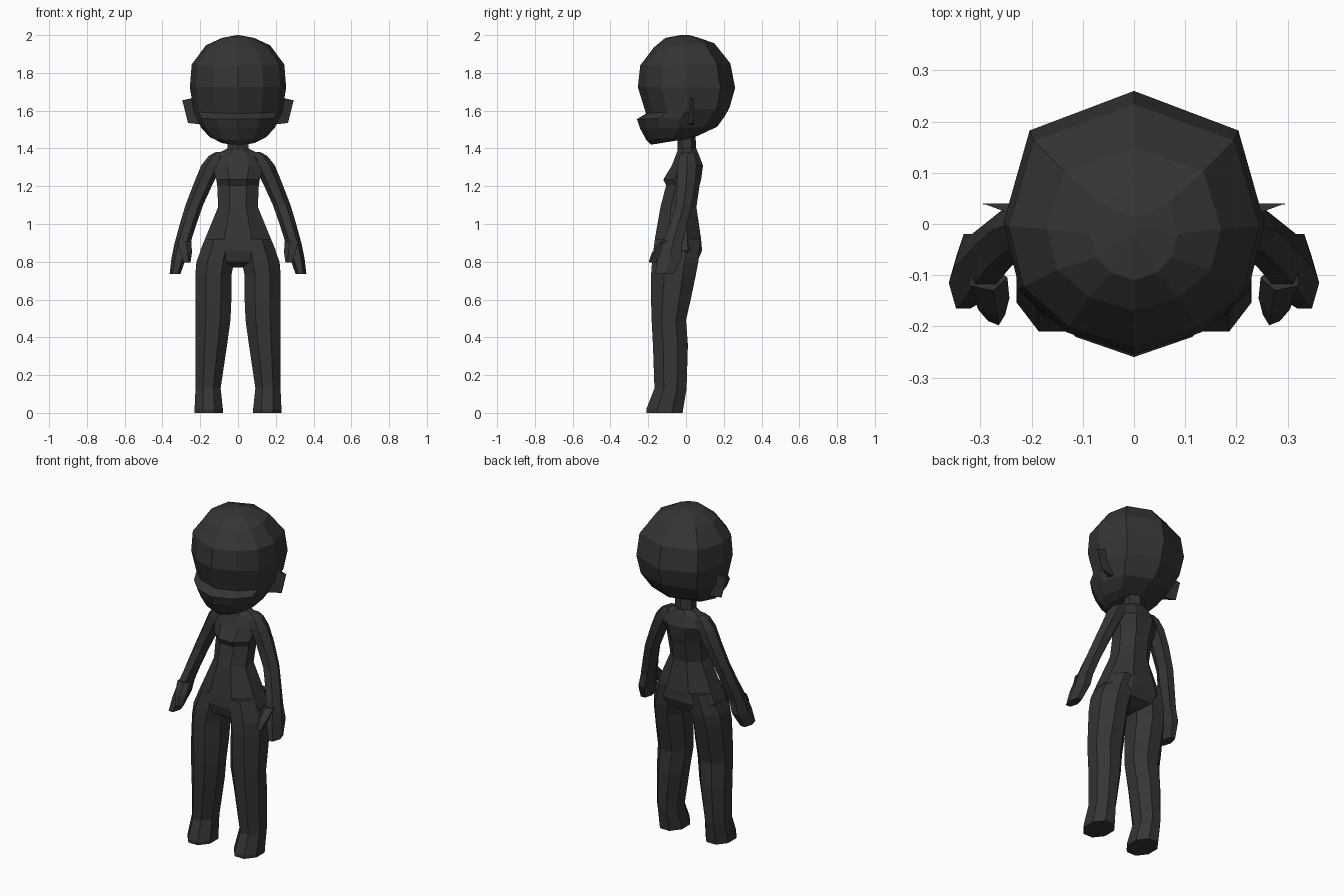
import bpy, bmesh, math

mat = bpy.data.materials.new("dark_grey")
mat.diffuse_color = (0.035, 0.035, 0.035, 1)


def finish(name, bm, mirror):
    bmesh.ops.recalc_face_normals(bm, faces=bm.faces)
    me = bpy.data.meshes.new(name)
    bm.to_mesh(me)
    bm.free()
    me.materials.append(mat)
    ob = bpy.data.objects.new(name, me)
    bpy.context.collection.objects.link(ob)
    if mirror:
        m = ob.modifiers.new("mirror", 'MIRROR')
        m.use_mirror_merge = False
    return ob


def gon(n, turn=0.5):
    """Unit polygon stretched to fill -1..1."""
    pts = [(math.cos(2 * math.pi * (i + turn) / n), math.sin(2 * math.pi * (i + turn) / n)) for i in range(n)]
    mx, my = max(p[0] for p in pts), max(p[1] for p in pts)
    return [(x / mx, y / my) for x, y in pts]


def loft(name, section, rings, mirror=False):
    """Skin between rings (z_front, z_back, x0, x1, y0, y1)."""
    bm = bmesh.new()
    loops = []
    for zf, zb, x0, x1, y0, y1 in rings:
        loop = []
        for u, v in section:
            t = (v + 1) / 2
            loop.append(bm.verts.new((x0 + (x1 - x0) * (u + 1) / 2, y0 + (y1 - y0) * t, zf + (zb - zf) * t)))
        loops.append(loop)
    n = len(section)
    for a, b in zip(loops, loops[1:]):
        for i in range(n):
            j = (i + 1) % n
            bm.faces.new((a[i], a[j], b[j], b[i]))
    bm.faces.new(loops[0])
    bm.faces.new(loops[-1])
    return finish(name, bm, mirror)


def flat(rings):
    return [(r[0], r[0]) + r[1:] for r in rings]


# head: ten-sided outline, pointed at the face and the back
half = [(0.8, 0.7), (1, 0), (0.88, -0.5), (0.52, -0.83)]
outline = [(0, 1)] + half + [(0, -1)] + [(-x, y) for x, y in reversed(half)]
head = [
    (2.0, 2.0, 0.005, -0.03, 0.02),
    (1.985, 1.985, 0.085, -0.11, 0.07),
    (1.935, 1.957, 0.17, -0.17, 0.15),
    (1.84, 1.85, 0.245, -0.242, 0.235),
    (1.725, 1.72, 0.255, -0.255, 0.26),
    (1.585, 1.615, 0.235, -0.212, 0.23),
    (1.555, 1.57, 0.22, -0.26, 0.205),
    (1.505, 1.515, 0.195, -0.243, 0.165),
    (1.445, 1.475, 0.15, -0.21, 0.08),
    (1.42, 1.455, 0.10, -0.185, 0.035),
]
loft("head", outline, [(zf, zb, -w, w, a, b) for zf, zb, w, a, b in head])

# neck
loft("neck", gon(6), flat([(1.48, -0.055, 0.055, -0.045, 0.05), (1.36, -0.055, 0.055, -0.045, 0.055)]))

# torso
torso = [
    (1.40, 0.055, -0.04, 0.055),
    (1.375, 0.105, -0.05, 0.065),
    (1.31, 0.14, -0.075, 0.09),
    (1.235, 0.115, -0.12, 0.08),
    (1.205, 0.11, -0.105, 0.072),
    (1.09, 0.105, -0.135, 0.055),
    (0.92, 0.175, -0.165, 0.08),
    (0.86, 0.20, -0.172, 0.085),
    (0.80, 0.18, -0.16, 0.06),
    (0.77, 0.06, -0.11, 0.0),
]
loft("torso", gon(8), flat([(z, -w, w, a, b) for z, w, a, b in torso]))

# legs with feet
loft("leg", gon(8), flat([
    (0.92, 0.01, 0.175, -0.165, 0.075),
    (0.80, 0.02, 0.22, -0.18, 0.065),
    (0.73, 0.035, 0.226, -0.185, 0.052),
    (0.60, 0.035, 0.226, -0.185, 0.025),
    (0.49, 0.04, 0.225, -0.182, 0.0),
    (0.36, 0.058, 0.225, -0.175, 0.01),
    (0.13, 0.092, 0.225, -0.167, 0.003),
    (0.02, 0.08, 0.23, -0.21, -0.015),
    (0.0, 0.08, 0.23, -0.208, -0.018),
]), True)

# arms with mitten hands
loft("arm", gon(6, 0), flat([
    (1.38, 0.08, 0.12, -0.02, 0.04),
    (1.36, 0.07, 0.155, -0.035, 0.05),
    (1.31, 0.085, 0.195, -0.045, 0.055),
    (1.22, 0.13, 0.232, -0.045, 0.05),
    (1.10, 0.185, 0.278, -0.055, 0.03),
    (1.00, 0.22, 0.308, -0.085, 0.005),
    (0.89, 0.255, 0.338, -0.125, -0.02),
    (0.82, 0.275, 0.352, -0.15, -0.02),
    (0.735, 0.305, 0.362, -0.165, -0.065),
]), True)

# thumbs
loft("thumb", gon(5), flat([
    (0.91, 0.255, 0.32, -0.13, -0.08),
    (0.85, 0.25, 0.305, -0.18, -0.11),
    (0.795, 0.255, 0.285, -0.198, -0.155),
]), True)

# ears: thin wedges
bm = bmesh.new()
quad = [(0.20, 1.675), (0.295, 1.655), (0.265, 1.535), (0.18, 1.525)]
outer = [bm.verts.new((x, 0.04 if x > 0.25 else 0.005, z)) for x, z in quad]
inner = [bm.verts.new((x, 0.038 if x > 0.25 else 0.04, z)) for x, z in quad]
bm.faces.new(outer)
bm.faces.new(inner[::-1])
for i in range(4):
    j = (i + 1) % 4
    bm.faces.new((outer[i], inner[i], inner[j], outer[j]))
finish("ear", bm, True)
